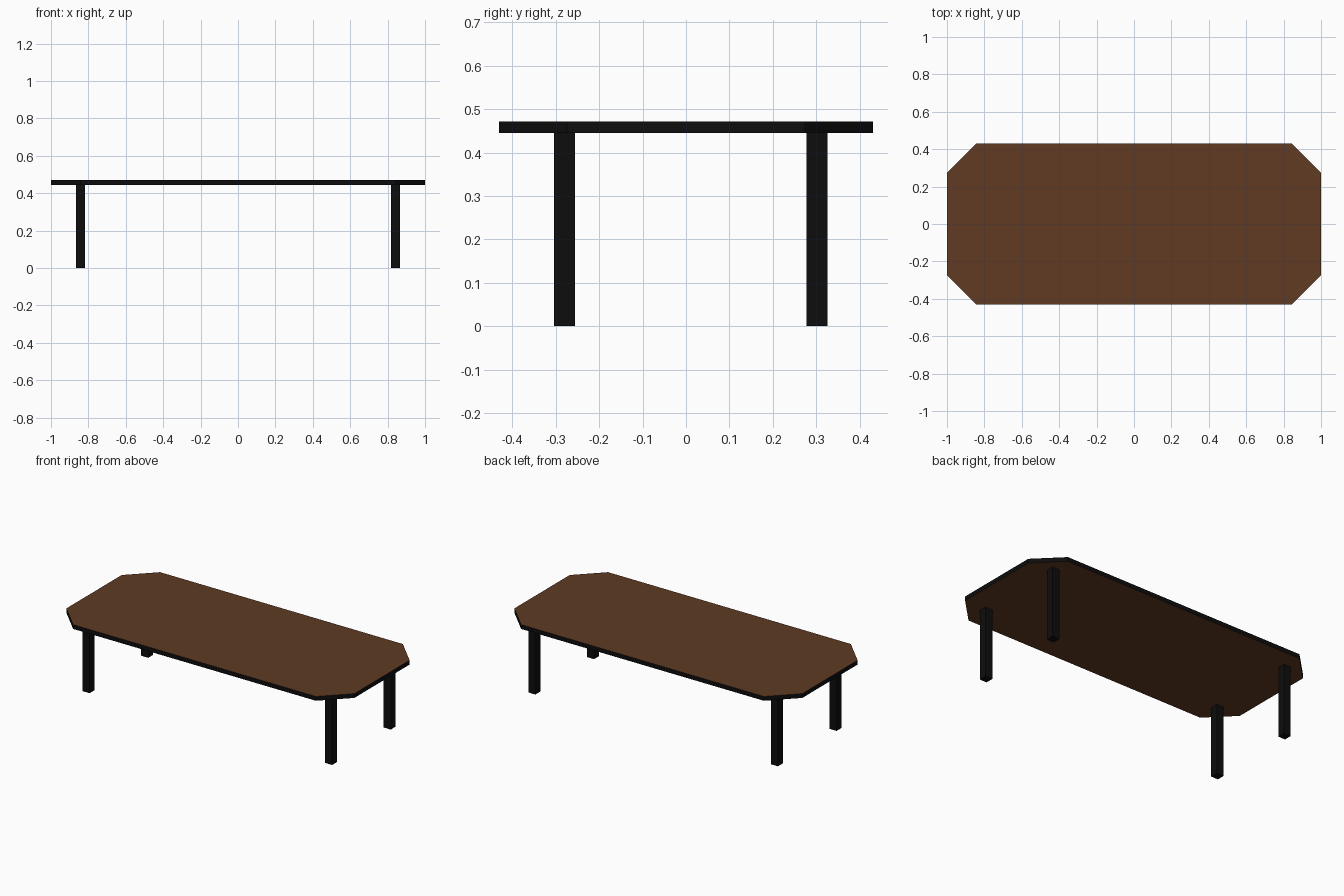
import bpy, bmesh

if "Cube" in bpy.data.objects:
    bpy.data.objects.remove(bpy.data.objects["Cube"])


def material(name, rgb):
    m = bpy.data.materials.new(name)
    m.diffuse_color = (*rgb, 1.0)
    m.use_nodes = True
    m.node_tree.nodes["Principled BSDF"].inputs["Base Color"].default_value = m.diffuse_color
    return m


brown = material("brown_wood", (0.115, 0.043, 0.017))
black = material("black_trim", (0.004, 0.004, 0.004))


def extruded(name, outline, z0, z1, mats):
    """Prism from an outline, extruded from z0 to z1."""
    bm = bmesh.new()
    face = bm.faces.new([bm.verts.new((x, y, z0)) for x, y in outline])
    ext = bmesh.ops.extrude_face_region(bm, geom=[face], use_keep_orig=True)
    verts = [v for v in ext["geom"] if isinstance(v, bmesh.types.BMVert)]
    bmesh.ops.translate(bm, verts=verts, vec=(0, 0, z1 - z0))
    bmesh.ops.recalc_face_normals(bm, faces=bm.faces)
    # last material goes on the upright faces
    for f in bm.faces:
        f.material_index = len(mats) - 1 if abs(f.normal.z) < 0.5 else 0
    me = bpy.data.meshes.new(name)
    bm.to_mesh(me)
    bm.free()
    for m in mats:
        me.materials.append(m)
    ob = bpy.data.objects.new(name, me)
    bpy.context.collection.objects.link(ob)
    return ob


# Tabletop: rectangle with cut corners, brown faces and black edge
X, Y, C = 1.0, 0.431, 0.157
outline = [(-X + C, -Y), (X - C, -Y), (X, -Y + C), (X, Y - C),
           (X - C, Y), (-X + C, Y), (-X, Y - C), (-X, -Y + C)]
extruded("tabletop", outline, 0.445, 0.472, [brown, black])

# Four square legs, the pairs sit slightly towards the back
H = 0.0245
for end, y in (("front", -0.28), ("back", 0.302)):
    for side, x in (("left", -0.842), ("right", 0.842)):
        square = [(x - H, y - H), (x + H, y - H), (x + H, y + H), (x - H, y + H)]
        extruded(f"{end}_{side}_leg", square, 0.0, 0.445, [black])
